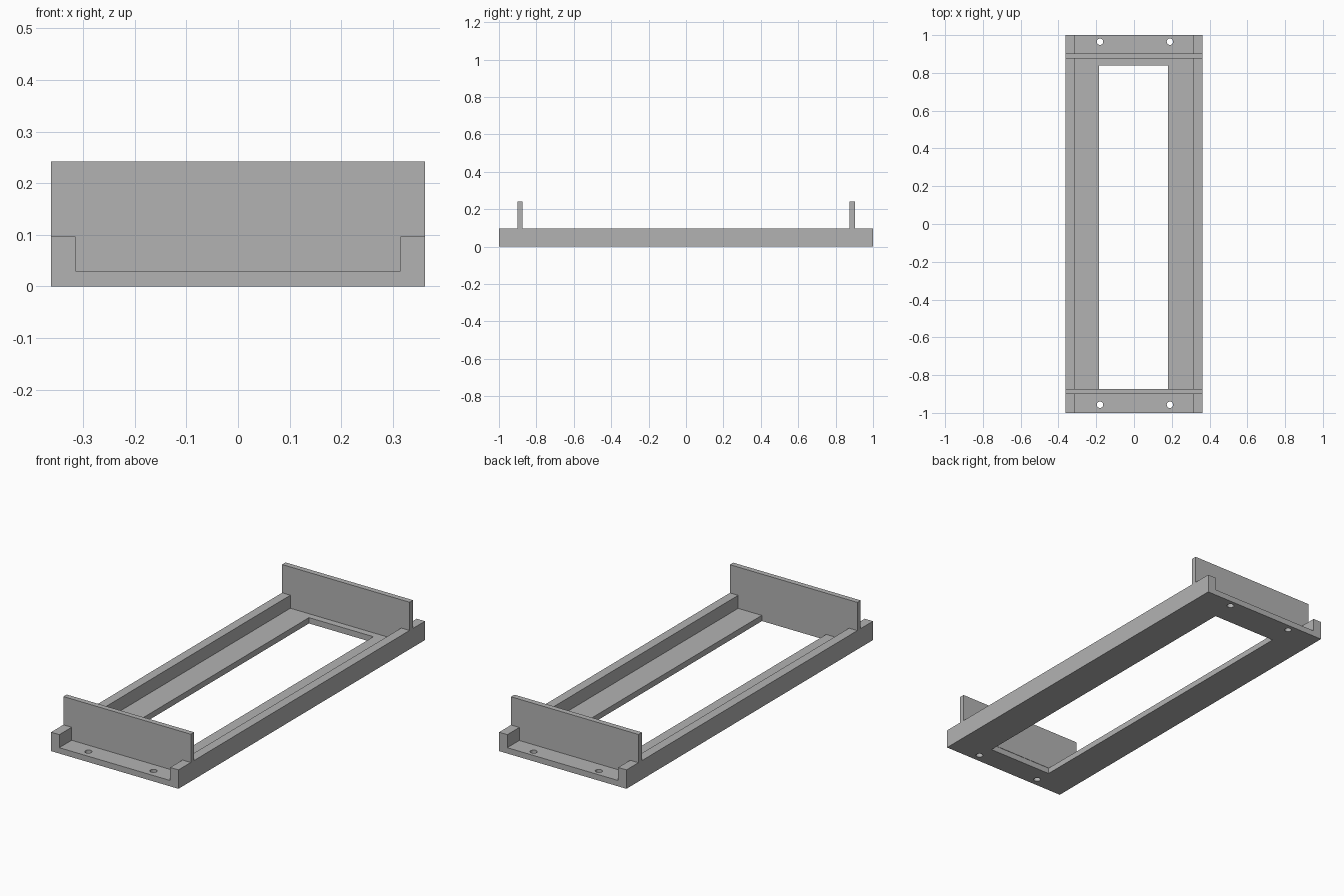
import bpy
import bmesh
from mathutils import Matrix

W, IN = 0.362, 0.315            # outer half width, channel half width
FLOOR, RAIL, TOP = 0.03, 0.097, 0.242

old = bpy.data.objects.get("Cube")
if old:
    bpy.data.objects.remove(old, do_unlink=True)

grey = bpy.data.materials.new("plain grey")
colour = (0.45, 0.45, 0.45, 1)
grey.use_nodes = True
grey.diffuse_color = colour
grey.node_tree.nodes["Principled BSDF"].inputs["Base Color"].default_value = colour


def add_object(name, bm):
    bmesh.ops.recalc_face_normals(bm, faces=bm.faces[:])
    mesh = bpy.data.meshes.new(name)
    bm.to_mesh(mesh)
    bm.free()
    mesh.materials.append(grey)
    obj = bpy.data.objects.new(name, mesh)
    bpy.context.collection.objects.link(obj)
    return obj


def extrude_profile(name, half, y0, y1):
    """Mirror a half outline (x, z) across x = 0 and extrude it along y."""
    outline = half + [(-x, z) for x, z in reversed(half)]
    bm = bmesh.new()
    face = bm.faces.new([bm.verts.new((x, y0, z)) for x, z in outline])
    new = bmesh.ops.extrude_face_region(bm, geom=[face])["geom"]
    verts = [v for v in new if isinstance(v, bmesh.types.BMVert)]
    bmesh.ops.translate(bm, verts=verts, vec=(0, y1 - y0, 0))
    return add_object(name, bm)


# Channel-shaped tray: floor with a raised rail on each side
tray = extrude_profile(
    "tray", [(W, 0), (W, RAIL), (IN, RAIL), (IN, FLOOR)], -1, 1)

# Upright end plates, stepped to sit on the floor and over the rails
plate = [(IN, FLOOR), (IN, RAIL), (W, RAIL), (W, TOP)]
extrude_profile("front_plate", plate, -0.90, -0.873)
extrude_profile("back_plate", plate, 0.875, 0.903)

# Cutters: long floor opening and four screw holes
bm = bmesh.new()
y0, y1 = -0.875, 0.84
bmesh.ops.create_cube(bm, size=1, matrix=Matrix.Translation((-0.002, (y0 + y1) / 2, 0))
                      @ Matrix.Diagonal((0.366, y1 - y0, 0.2, 1)))
for x in (-0.18, 0.19):
    for y in (-0.957, 0.965):
        bmesh.ops.create_cone(bm, cap_ends=True, segments=16, radius1=0.017,
                              radius2=0.017, depth=0.2,
                              matrix=Matrix.Translation((x, y, 0)))
cutter = add_object("floor_cutter", bm)
cutter.hide_render = True
cutter.hide_viewport = True

cut = tray.modifiers.new("floor openings", 'BOOLEAN')
cut.operation = 'DIFFERENCE'
cut.solver = 'EXACT'
cut.object = cutter

# Bake the cut into the tray and drop the helper
bpy.context.view_layer.update()
result = bpy.data.meshes.new_from_object(
    tray.evaluated_get(bpy.context.evaluated_depsgraph_get()))
tray.modifiers.clear()
tray.data = result
bpy.data.objects.remove(cutter, do_unlink=True)
